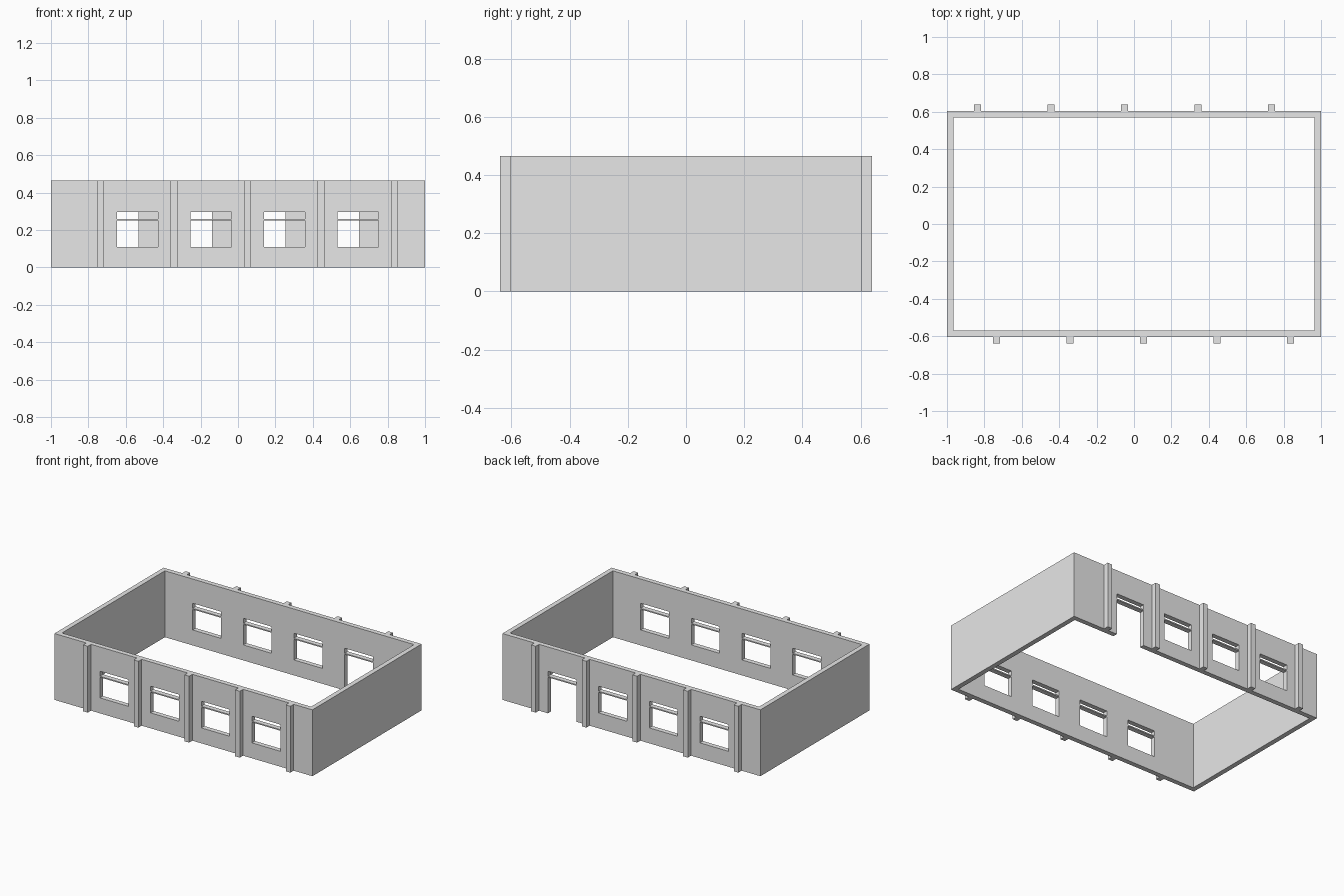
import bpy
import bmesh
from mathutils import Matrix, Vector

cube = bpy.data.objects.get("Cube")
if cube:
    bpy.data.objects.remove(cube, do_unlink=True)

HALF_X, HALF_Y, HEIGHT, THICK = 1.0, 0.604, 0.465, 0.034
BAY = 0.393
WINDOW_W, SILL, HEAD = 0.22, 0.108, 0.295
PIER_W, PIER_D = 0.036, 0.036
piers = [-0.735 + BAY * i for i in range(5)]
windows = [-0.538 + BAY * i for i in range(4)]

GREY = (0.8, 0.8, 0.8, 1.0)
grey = bpy.data.materials.new("plain_grey")
grey.use_nodes = True
grey.diffuse_color = GREY
grey.node_tree.nodes["Principled BSDF"].inputs["Base Color"].default_value = GREY


def add_box(bm, low, high):
    low, high = Vector(low), Vector(high)
    matrix = Matrix.Translation((low + high) / 2) @ Matrix.Diagonal((*(high - low), 1))
    bmesh.ops.create_cube(bm, size=1, matrix=matrix)


def make_object(name, bm):
    bmesh.ops.recalc_face_normals(bm, faces=bm.faces)
    mesh = bpy.data.meshes.new(name)
    bm.to_mesh(mesh)
    bm.free()
    mesh.materials.append(grey)
    obj = bpy.data.objects.new(name, mesh)
    bpy.context.collection.objects.link(obj)
    return obj


# Rectangular ring of walls, open at top and bottom
bm = bmesh.new()
corners = [(-1, -1), (1, -1), (1, 1), (-1, 1)]
outer = [bm.verts.new((x * HALF_X, y * HALF_Y, 0)) for x, y in corners]
inner = [bm.verts.new((x * (HALF_X - THICK), y * (HALF_Y - THICK), 0)) for x, y in corners]
for i in range(4):
    j = (i + 1) % 4
    bm.faces.new((outer[i], outer[j], inner[j], inner[i]))
raised = bmesh.ops.extrude_face_region(bm, geom=bm.faces[:], use_keep_orig=True)
for v in (g for g in raised["geom"] if isinstance(g, bmesh.types.BMVert)):
    v.co.z = HEIGHT
walls = make_object("walls", bm)

# Openings: the back is the front turned half round, with one doorway
bm = bmesh.new()
for side in (-1, 1):
    for i, wx in enumerate(windows):
        x = -side * wx
        is_door = side == 1 and i == 0
        y0, y1 = sorted((side * (HALF_Y - 0.1), side * (HALF_Y + 0.1)))
        add_box(bm, (x - WINDOW_W / 2, y0, -0.1 if is_door else SILL),
                (x + WINDOW_W / 2, y1, HEAD))
cutter = make_object("opening_cutter", bm)
cutter.hide_render = True

cut = walls.modifiers.new("openings", "BOOLEAN")
cut.operation = "DIFFERENCE"
cut.solver = "EXACT"
cut.object = cutter
depsgraph = bpy.context.evaluated_depsgraph_get()
cut_mesh = bpy.data.meshes.new_from_object(walls.evaluated_get(depsgraph))
walls.modifiers.clear()
walls.data = cut_mesh
bpy.data.objects.remove(cutter, do_unlink=True)

# Piers outside the long walls and thin transoms across the openings
for label, side in (("front", -1), ("back", 1)):
    bm = bmesh.new()
    for px in piers:
        x = -side * px
        y0, y1 = sorted((side * HALF_Y, side * (HALF_Y + PIER_D)))
        add_box(bm, (x - PIER_W / 2, y0, 0), (x + PIER_W / 2, y1, HEIGHT))
    make_object(label + "_piers", bm)

    bm = bmesh.new()
    for wx in windows:
        x = -side * wx
        y0, y1 = sorted((side * (HALF_Y - THICK), side * HALF_Y))
        add_box(bm, (x - WINDOW_W / 2, y0, 0.252), (x + WINDOW_W / 2, y1, 0.26))
    make_object(label + "_transoms", bm)
